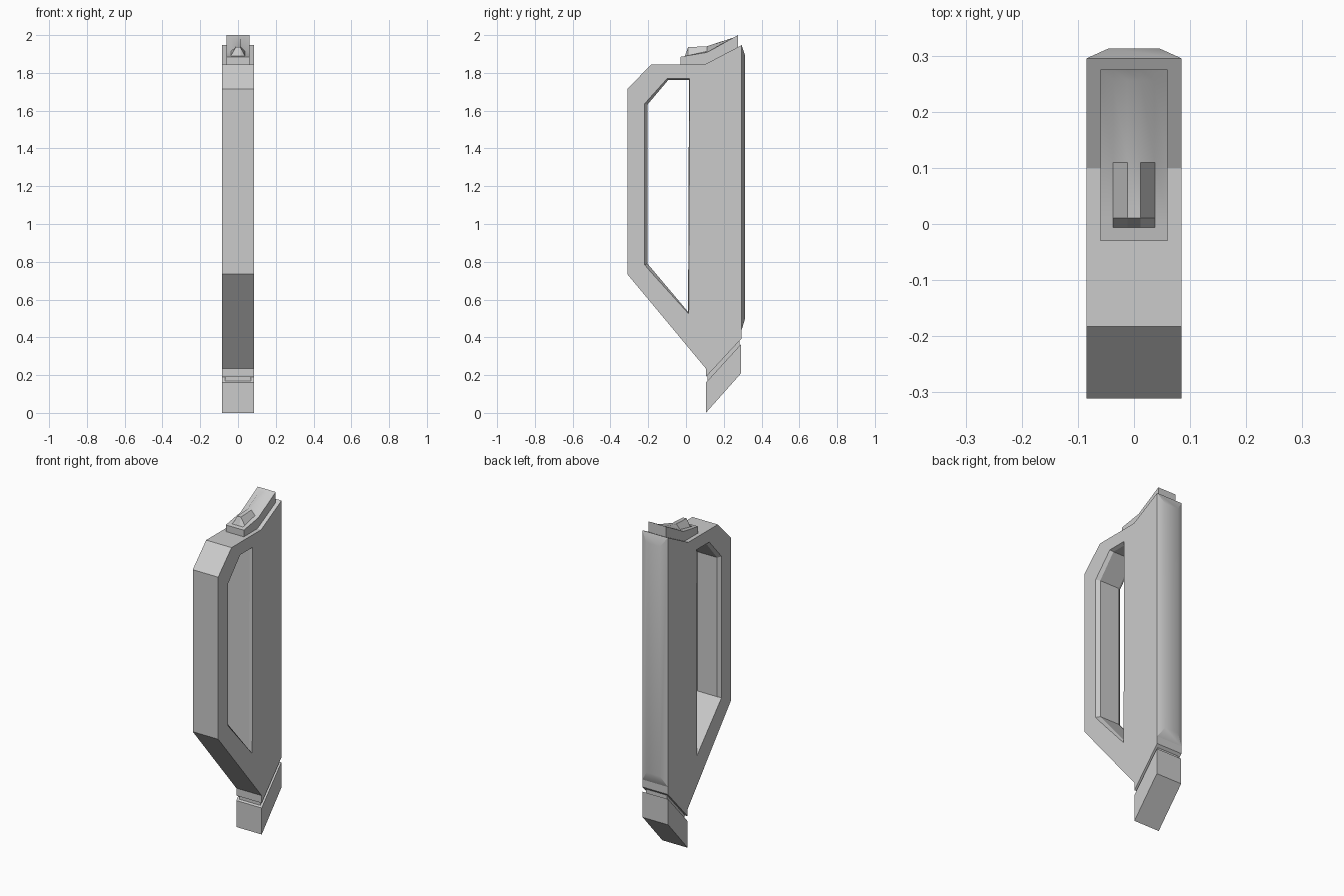
import bpy, bmesh, math

if "Cube" in bpy.data.objects:
    bpy.data.objects.remove(bpy.data.objects["Cube"])


def loft(name, loops):
    """Join equal-length point loops with quads and cap both ends."""
    bm = bmesh.new()
    rings = [[bm.verts.new(p) for p in loop] for loop in loops]
    n = len(rings[0])
    for a, b in zip(rings, rings[1:]):
        for i in range(n):
            j = (i + 1) % n
            bm.faces.new((a[i], a[j], b[j], b[i]))
    bm.faces.new(rings[0])
    bm.faces.new(rings[-1])
    bmesh.ops.recalc_face_normals(bm, faces=bm.faces)
    mesh = bpy.data.meshes.new(name)
    bm.to_mesh(mesh)
    bm.free()
    obj = bpy.data.objects.new(name, mesh)
    bpy.context.collection.objects.link(obj)
    return obj


def plate(name, profile, half_width):
    """Extrude a (y, z) side profile across x."""
    return loft(name, [[(x, y, z) for y, z in profile] for x in (-half_width, half_width)])


def select_only(obj):
    bpy.ops.object.select_all(action='DESELECT')
    obj.select_set(True)
    bpy.context.view_layer.objects.active = obj


# Main body with handle outline
body = plate("body", [(-0.311, 0.735), (-0.311, 1.715), (-0.183, 1.845), (0.10, 1.845),
                      (0.295, 1.947), (0.295, 0.395), (0.105, 0.19), (0.105, 0.235)], 0.085)

# Grip opening, with chamfered rims
rim = [(-0.221, 0.783), (-0.221, 1.638), (-0.102, 1.771), (0.02, 1.771), (0.015, 0.522)]
throat = [(-0.204, 0.79), (-0.204, 1.632), (-0.094, 1.762), (0.016, 1.762), (0.011, 0.535)]
cutter = loft("grip_cutter", [[(x, y, z) for y, z in prof] for x, prof in
                              ((-0.088, rim), (-0.065, throat), (0.065, throat), (0.088, rim))])
cutter.hide_render = True
mod = body.modifiers.new("grip_opening", 'BOOLEAN')
mod.object = cutter
mod.operation = 'DIFFERENCE'
mod.solver = 'EXACT'
select_only(body)
bpy.ops.object.modifier_apply(modifier=mod.name)
bpy.data.objects.remove(cutter)

# Raised bevelled back panel
back = loft("back_panel", [[(-w, y, lo), (w, y, lo), (w, y, hi), (-w, y, hi)]
                           for y, w, lo, hi in ((0.29, 0.085, 0.43, 1.944),
                                                (0.295, 0.085, 0.44, 1.947),
                                                (0.313, 0.045, 0.50, 1.89))])

# Neck and slanted foot
plate("neck", [(0.113, 0.15), (0.113, 0.23), (0.282, 0.41), (0.282, 0.33)], 0.07)
plate("foot", [(0.105, 0.0), (0.105, 0.16), (0.292, 0.365), (0.292, 0.21)], 0.085)

# Top latch: cross-sections along y with heights at edge, shoulder and ridge
rows = [(-0.03, 1.885, 1.885, 1.885),
        (-0.006, 1.889, 1.889, 1.889),
        (0.011, 1.892, 1.892, 1.936),
        (0.11, 1.908, 1.914, 1.941),
        (0.255, 1.989, 1.988, 1.987),
        (0.275, 2.0, 2.0, 2.0)]
sections = []
for y, edge, shoulder, ridge in rows:
    base = 1.835 + max(0, y - 0.10) * 0.52
    half = [(0.06, base), (0.06, edge), (0.037, shoulder), (0.012, ridge)]
    sections.append([(x, y, z) for x, z in half] + [(-x, y, z) for x, z in reversed(half)])
latch = loft("top_latch", sections)

# Soft shading on the shallow slopes
for obj in (back, latch):
    select_only(obj)
    bpy.ops.object.shade_smooth_by_angle(angle=math.radians(28))
